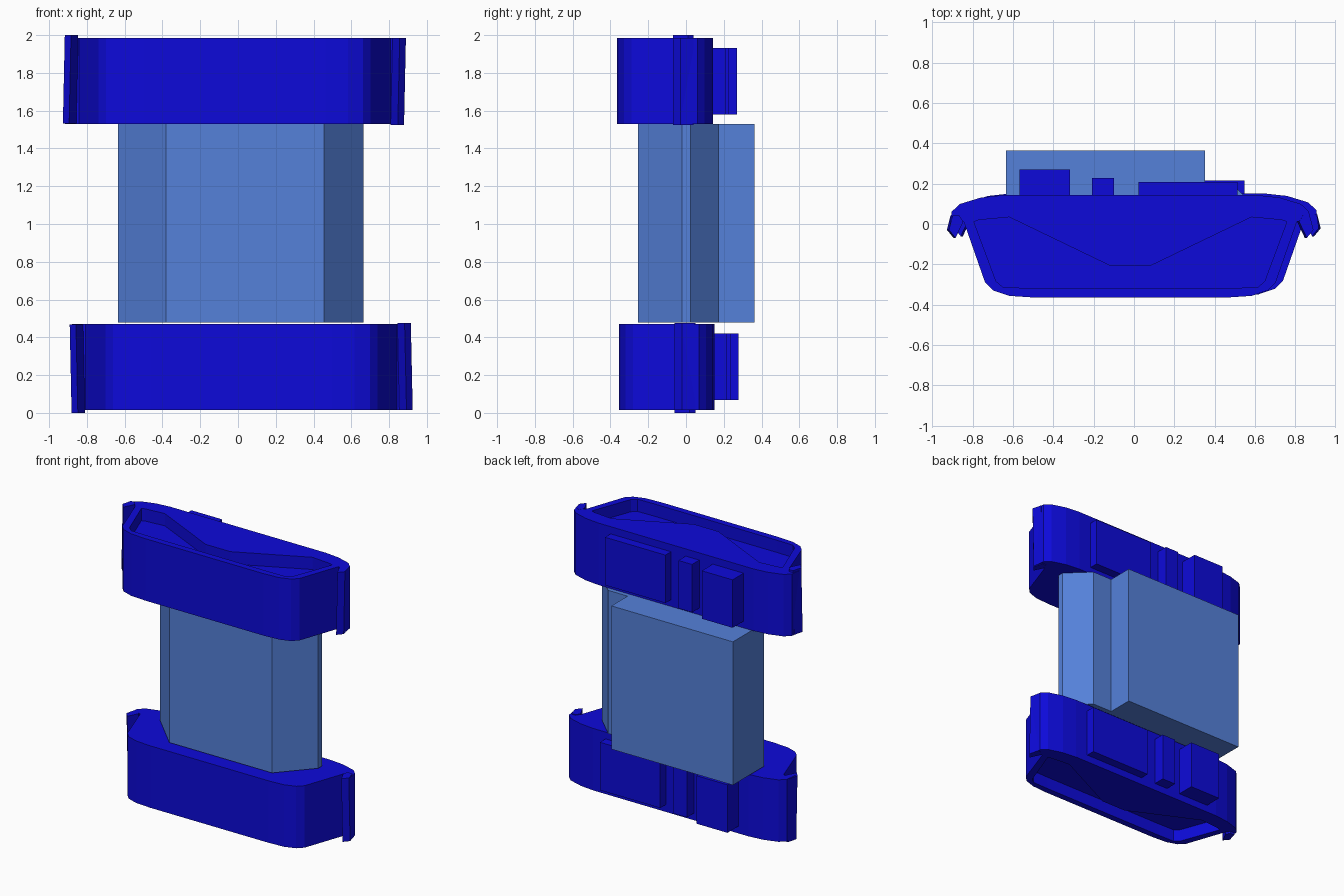
import bpy, bmesh

if "Cube" in bpy.data.objects:
    bpy.data.objects.remove(bpy.data.objects["Cube"])


def material(name, rgb):
    m = bpy.data.materials.new(name)
    m.diffuse_color = (*rgb, 1)
    m.use_nodes = True
    m.node_tree.nodes["Principled BSDF"].inputs["Base Color"].default_value = m.diffuse_color
    return m


CAP = material("deep blue", (0.004, 0.003, 0.70))
CORE = material("soft blue", (0.09, 0.22, 0.70))


def prism(name, pts, z0, z1, mat, lean=0.0, origin=(0, 0), flip=False):
    """Extrude a profile upward; flip reflects it about z = 1 for the lower end."""
    bm = bmesh.new()
    rings = []
    for z, dx in ((z0, 0.0), (z1, lean)):
        h = 2 - z if flip else z
        rings.append([bm.verts.new((x + dx + origin[0], y + origin[1], h)) for x, y in pts])
    n = len(pts)
    for r in rings:
        bm.faces.new(r)
    for i in range(n):
        j = (i + 1) % n
        bm.faces.new((rings[0][i], rings[0][j], rings[1][j], rings[1][i]))
    bmesh.ops.recalc_face_normals(bm, faces=bm.faces)
    me = bpy.data.meshes.new(name)
    bm.to_mesh(me)
    bm.free()
    me.materials.append(mat)
    ob = bpy.data.objects.new(name, me)
    bpy.context.collection.objects.link(ob)
    return ob


def mirrored(half):
    """Complete a right-hand half profile with its left-hand copy."""
    return half + [(-x, y) for x, y in reversed(half)]


def carve(ob, cutter):
    mod = ob.modifiers.new("pocket", "BOOLEAN")
    mod.operation = "DIFFERENCE"
    mod.solver = "EXACT"
    mod.object = cutter
    bpy.context.view_layer.objects.active = ob
    bpy.ops.object.modifier_apply(modifier=mod.name)
    bpy.data.objects.remove(cutter)


# Cap outline, with the ears curling at the back corners
outline = mirrored([(0.48, -0.36), (0.60, -0.352), (0.68, -0.325), (0.72, -0.285),
                    (0.825, 0.015), (0.845, 0.02), (0.897, -0.02), (0.885, 0.065),
                    (0.845, 0.103), (0.74, 0.135), (0.63, 0.147)])
# Recess in the outer face, with a V-shaped back wall
pocket = mirrored([(0.5, -0.313), (0.63, -0.31), (0.665, -0.28), (0.775, 0.015),
                   (0.75, 0.024), (0.60, 0.038), (0.10, -0.203)])
hook = [(0.903, -0.025), (0.87, -0.065), (0.832, 0.015), (0.85, 0.045), (0.885, 0.045)]
# Rear blocks: left, right, depth
blocks = [(-0.55, -0.30, 0.275), (-0.19, -0.08, 0.231), (0.04, 0.53, 0.212)]

for end, flip, origin in (("upper", False, (-0.018, -0.004)), ("lower", True, (0.018, 0.004))):
    opts = dict(mat=CAP, origin=origin, flip=flip)
    cap = prism(end + "_cap", outline, 1.53, 1.985, **opts)
    carve(cap, prism("pocket_cutter", pocket, 1.895, 2.05, **opts))
    # Slightly leaning side hooks
    for side, s, z0, z1 in (("left", -1, 1.532, 2.0), ("right", 1, 1.525, 1.986)):
        prism(f"{end}_{side}_hook", [(s * x - 0.006, y) for x, y in hook], z0, z1, lean=0.01, **opts)
    # Raised blocks on the back
    for i, (a, b, d) in enumerate(blocks):
        prism(f"{end}_rear_block_{i + 1}", [(a, 0.13), (b, 0.13), (b, d), (a, d)],
              1.58, 1.932, **opts)

# Faceted middle column with its rear box
prism("middle_column", [(-0.38, -0.255), (0.455, -0.255), (0.665, -0.02), (0.665, 0.025),
                        (0.51, 0.175), (0.352, 0.175), (0.352, 0.363), (-0.635, 0.363),
                        (-0.635, 0.0)], 0.478, 1.53, CORE)
